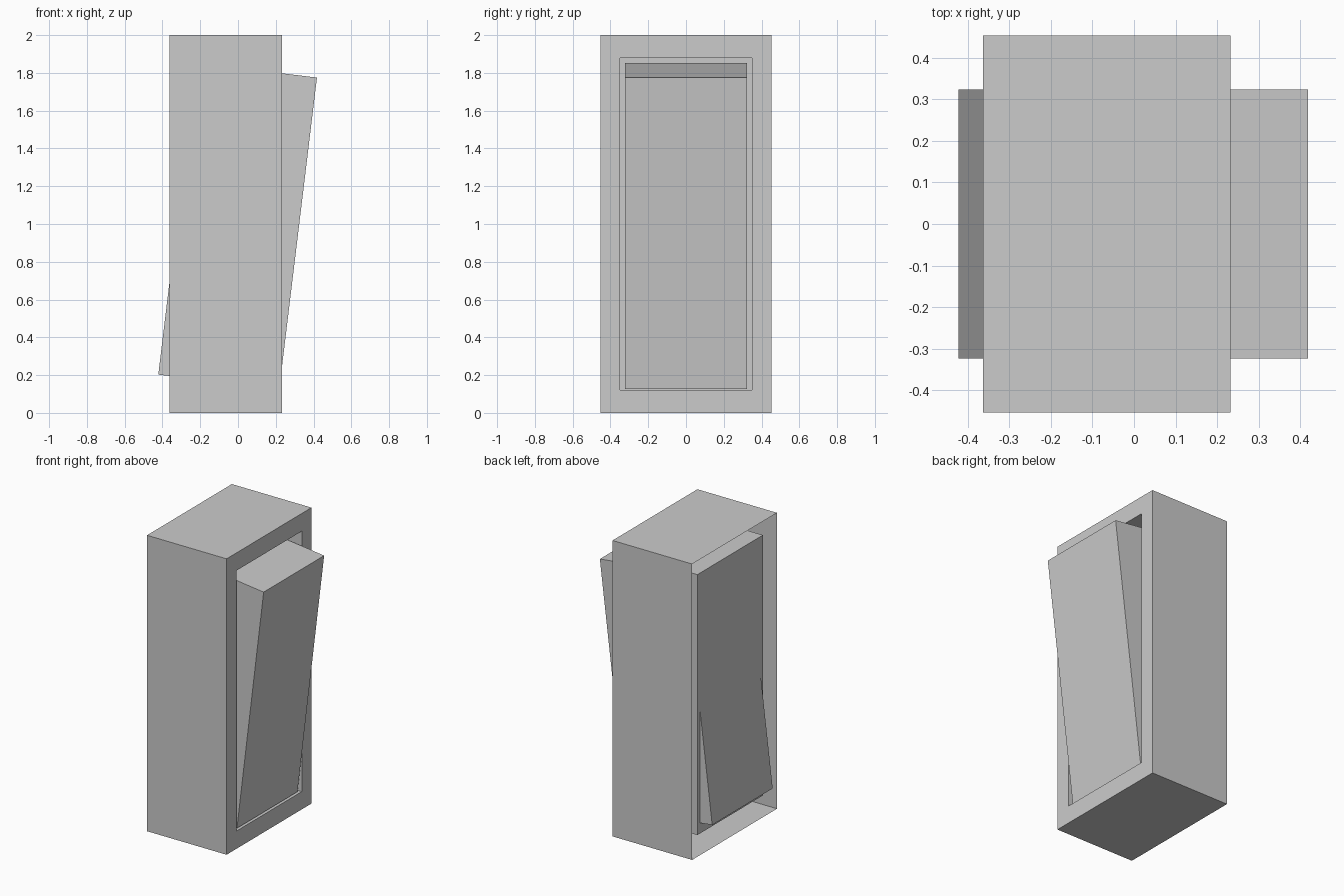
import bpy, bmesh, math
from mathutils import Matrix

if "Cube" in bpy.data.objects:
    bpy.data.objects.remove(bpy.data.objects["Cube"])


def make_object(name, bm):
    mesh = bpy.data.meshes.new(name)
    bm.to_mesh(mesh)
    bm.free()
    obj = bpy.data.objects.new(name, mesh)
    bpy.context.collection.objects.link(obj)
    return obj


def box(size):
    bm = bmesh.new()
    bmesh.ops.create_cube(bm, size=1, matrix=Matrix.Diagonal((*size, 1)))
    return bm


def rect(bm, x, half_y, z0, z1):
    corners = ((-half_y, z0), (half_y, z0), (half_y, z1), (-half_y, z1))
    return [bm.verts.new((x, y, z)) for y, z in corners]


# Housing: thin shell open at the back, with a rim and a pocket in its +x face
bm = bmesh.new()
loops = [rect(bm, -0.363, 0.453, 0, 2), rect(bm, 0.232, 0.453, 0, 2),
         rect(bm, 0.232, 0.35, 0.12, 1.88), rect(bm, -0.33, 0.35, 0.12, 1.88)]
for a, b in zip(loops, loops[1:]):
    for i in range(4):
        j = (i + 1) % 4
        bm.faces.new((a[i], a[j], b[j], b[i]))
bm.faces.new(loops[-1])
make_object("switch_housing", bm)

# Rocker: tilted block, its lower end poking through the back of the pocket
rocker = make_object("switch_rocker", box((0.645, 0.646, 1.662)))
rocker.location = (-0.002, 0, 0.989)
rocker.rotation_euler.y = math.radians(6.9)
